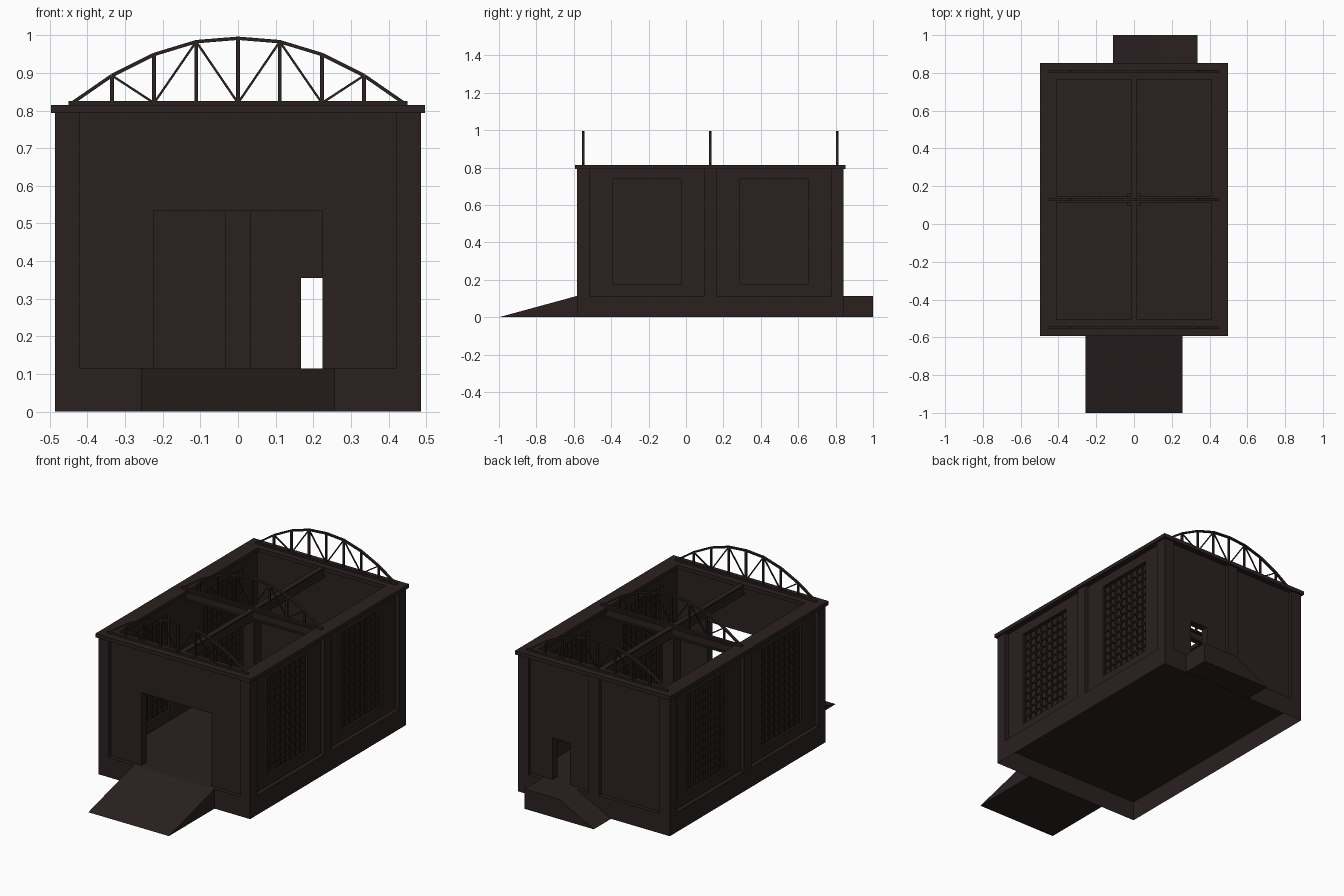
import bpy, bmesh, math
from mathutils import Vector, Matrix

if "Cube" in bpy.data.objects:
    bpy.data.objects.remove(bpy.data.objects["Cube"])


def material(name, rgb):
    m = bpy.data.materials.new(name)
    m.diffuse_color = (*rgb, 1)
    m.use_nodes = True
    m.node_tree.nodes["Principled BSDF"].inputs["Base Color"].default_value = m.diffuse_color
    return m


BROWN = material("dark brown", (0.023, 0.0150, 0.0145))


def finish(bm, name, mat=BROWN, normals=True):
    if normals:
        bmesh.ops.recalc_face_normals(bm, faces=bm.faces)
    me = bpy.data.meshes.new(name)
    bm.to_mesh(me)
    bm.free()
    me.materials.append(mat)
    ob = bpy.data.objects.new(name, me)
    bpy.context.collection.objects.link(ob)
    return ob


def add_box(bm, x0, x1, y0, y1, z0, z1):
    mat = Matrix.Translation(((x0 + x1) / 2, (y0 + y1) / 2, (z0 + z1) / 2))
    mat = mat @ Matrix.Diagonal((x1 - x0, y1 - y0, z1 - z0, 1))
    bmesh.ops.create_cube(bm, size=1, matrix=mat)


def boxes(name, items):
    bm = bmesh.new()
    for it in items:
        add_box(bm, *it)
    return finish(bm, name)


def prism(name, pts, vec):
    """Extrude a closed outline of 3D points along a vector."""
    bm = bmesh.new()
    f = bm.faces.new([bm.verts.new(p) for p in pts])
    r = bmesh.ops.extrude_face_region(bm, geom=[f])
    bmesh.ops.translate(bm, vec=vec, verts=[v for v in r["geom"] if isinstance(v, bmesh.types.BMVert)])
    return finish(bm, name)


def panel(name, place, us, zs, d0, d1):
    """Wall slab with one hole in the middle cell of a 3 x 3 grid."""
    bm = bmesh.new()
    vs = {}
    def vert(u, z):
        if (u, z) not in vs:
            vs[u, z] = bm.verts.new(place(u, d0, z))
        return vs[u, z]
    for i in range(3):
        for j in range(3):
            if (i, j) != (1, 1) and zs[j + 1] - zs[j] > 1e-5:
                a, b, c, d = us[i], us[i + 1], zs[j], zs[j + 1]
                bm.faces.new([vert(a, c), vert(b, c), vert(b, d), vert(a, d)])
    r = bmesh.ops.extrude_face_region(bm, geom=bm.faces[:])
    vec = Vector(place(0, d1, 0)) - Vector(place(0, d0, 0))
    bmesh.ops.translate(bm, vec=vec, verts=[v for v in r["geom"] if isinstance(v, bmesh.types.BMVert)])
    return finish(bm, name)


X, Y0, Y1 = 0.486, -0.583, 0.842     # outer wall faces
T, R = 0.066, 0.022                  # wall thickness, panel recess
FL, TOP, CAP = 0.114, 0.793, 0.815   # floor, wall top, coping top
YM = 0.13                            # middle bay line

# Hollow base, open underneath, with the floor on top
bm = bmesh.new()
add_box(bm, -X, X, Y0, Y1, 0, FL)
bm.faces.ensure_lookup_table()
bmesh.ops.delete(bm, geom=[f for f in bm.faces if f.calc_center_median().z < 0.01], context='FACES')
finish(bm, "base_and_floor", normals=False)

# Corner, side and rear pilasters
pil = []
for s in (-1, 1):
    a, b = sorted((s * X, s * (X - T)))
    for c, d in ((Y0, Y0 + T), (YM - T / 2, YM + T / 2), (Y1 - T, Y1)):
        pil.append((a, b, c, d, FL, TOP))
pil.append((-0.034, 0.034, Y1 - T, Y1, FL, TOP))
boxes("pilasters", pil)

# Front and rear wall panels
along_x = lambda u, d, z: (u, d, z)
along_y = lambda u, d, z: (d, u, z)
panel("front_wall", along_x, (-X + T, -0.224, 0.224, X - T), (FL, FL, 0.533, TOP), Y0 + R, Y0 + T)
panel("rear_wall_door", along_x, (0.034, 0.167, 0.28, X - T), (FL, FL, 0.355, TOP), Y1 - T, Y1 - R)
boxes("rear_wall_plain", [(-X + T, -0.034, Y1 - T, Y1 - R, FL, TOP)])

# Side wall panels with gridded windows
Z0, Z1 = 0.174, 0.738
for s, side in ((-1, "left"), (1, "right")):
    for k, (p0, p1) in enumerate(((Y0 + T, YM - T / 2), (YM + T / 2, Y1 - T))):
        mid = (p0 + p1) / 2
        w0, w1 = mid - 0.182, mid + 0.182
        tag = side + ("_front" if k == 0 else "_rear")
        panel("wall_" + tag, along_y, (p0, w0, w1, p1), (FL, Z0, Z1, TOP), s * (X - R), s * (X - T))
        g = sorted((s * (X - 0.046), s * (X - 0.042)))
        boxes("glass_" + tag, [(*g, w0, w1, Z0, Z1)])
        b = sorted((s * (X - 0.054), s * (X - 0.034)))
        bars = []
        for i in range(9):
            y = w0 + (w1 - w0) * i / 8
            bars.append((*b, y - 0.004, y + 0.004, Z0, Z1))
        for j in range(13):
            z = Z0 + (Z1 - Z0) * j / 12
            bars.append((*b, w0, w1, z - 0.004, z + 0.004))
        boxes("window_bars_" + tag, bars)

# Coping ring
O = 0.011
panel("coping", lambda u, d, z: (u, z, d), (-X - O, -X + T + O, X - T - O, X + O),
      (Y0 - O, Y0 + T + O, Y1 - T - O, Y1 + O), TOP, CAP)

# Centre column and crossing I-beams
boxes("column", [(-0.034, 0.034, YM - 0.034, YM + 0.034, FL, 0.755)])
beams = []
for z0, z1, w in ((0.755, 0.763, 0.015), (0.763, 0.805, 0.004), (0.805, 0.813, 0.015)):
    beams.append((-w, w, Y0 + T, Y1 - T, z0, z1))
    beams.append((-X + T, X - T, YM - w, YM + w, z0, z1))
boxes("roof_beams", beams)

# Bowstring trusses
BOT = 0.82
ARC = [(0.445, 0.817), (0.335, 0.893), (0.223, 0.949), (0.111, 0.983), (0, 0.992)]


def truss(name, y):
    bm = bmesh.new()

    def bar(p, q, w, depth):
        a, b = Vector((p[0], y, p[1])), Vector((q[0], y, q[1]))
        ang = math.atan2(b.z - a.z, b.x - a.x)
        m = Matrix.Translation((a + b) / 2) @ Matrix.Rotation(-ang, 4, 'Y')
        m = m @ Matrix.Diagonal(((b - a).length, depth, w, 1))
        bmesh.ops.create_cube(bm, size=1, matrix=m)

    bar((-0.45, BOT), (0.45, BOT), 0.01, 0.014)
    for s in (-1, 1):
        pts = [(s * x, z) for x, z in ARC]
        low = [(p[0], BOT) for p in pts]
        for p, q in zip(pts, pts[1:]):
            bar(p, q, 0.009, 0.014)
        for i in (1, 2, 3):
            bar(low[i], pts[i], 0.01, 0.01)
        for p, q in ((pts[1], low[2]), (low[2], pts[3]), (pts[3], low[4])):
            bar(p, q, 0.006, 0.006)
    bar((0, BOT), (0, 0.992), 0.01, 0.01)
    finish(bm, name)


for n, y in (("front", -0.549), ("middle", YM), ("rear", 0.808)):
    truss("truss_" + n, y)

# Entrance ramp and rear dock with its side ramp
prism("front_ramp", [(-0.258, -1, 0), (-0.258, Y0, 0), (-0.258, Y0, FL)], (0.516, 0, 0))
prism("rear_dock", [(-0.11, Y1, 0), (0.335, Y1, 0), (0.335, Y1, FL), (0.111, Y1, FL)], (0, 1 - Y1, 0))
